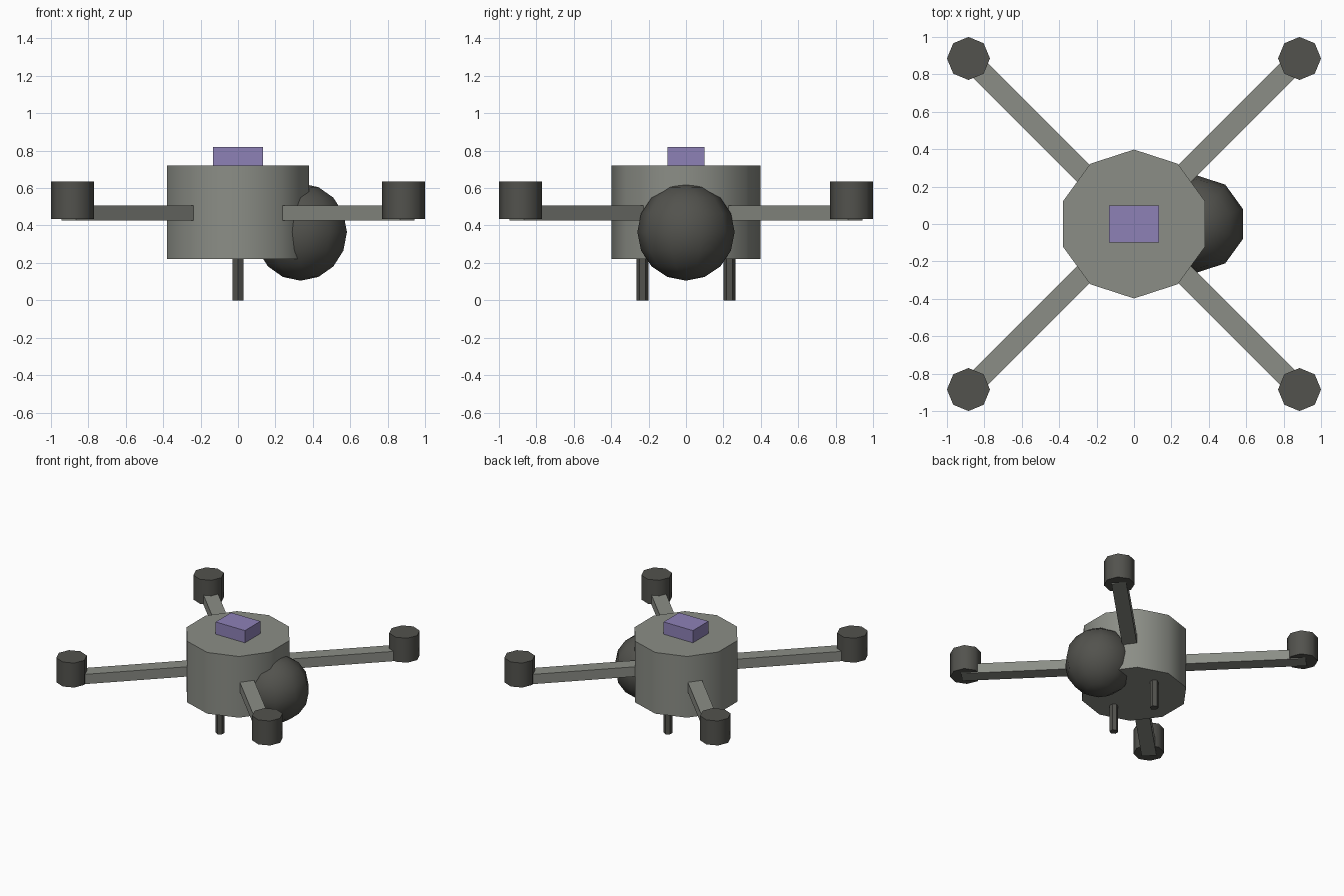
import bpy
from math import radians, pi, sqrt

cube = bpy.data.objects.get("Cube")
if cube:
    bpy.data.objects.remove(cube, do_unlink=True)


def material(name, rgb):
    mat = bpy.data.materials.new(name)
    mat.use_nodes = True
    colour = (*rgb, 1)
    mat.diffuse_color = colour
    mat.node_tree.nodes["Principled BSDF"].inputs["Base Color"].default_value = colour
    return mat


grey = material("warm grey", (0.26, 0.27, 0.24))
dark = material("dark grey", (0.085, 0.085, 0.075))
purple = material("soft purple", (0.27, 0.22, 0.47))


def finish(name, mat, smooth=True):
    obj = bpy.context.object
    obj.name = name
    obj.data.materials.append(mat)
    if smooth:
        bpy.ops.object.shade_smooth_by_angle(angle=radians(50))
    return obj


def cylinder(name, mat, sides, radius, x, y, bottom, top):
    bpy.ops.mesh.primitive_cylinder_add(
        vertices=sides, radius=radius, depth=top - bottom,
        location=(x, y, (bottom + top) / 2))
    return finish(name, mat)


def box(name, mat, size, location, turn=0):
    bpy.ops.mesh.primitive_cube_add(size=1, location=location, rotation=(0, 0, turn))
    bpy.context.object.scale = size
    bpy.ops.object.transform_apply(location=False, rotation=False, scale=True)
    return finish(name, mat, smooth=False)


# Central hull and the block on its lid
cylinder("body", grey, 10, 0.398, 0, 0, 0.22, 0.72)
box("top_block", purple, (0.265, 0.2, 0.1), (0, 0, 0.77))

# Ball set into the left side
bpy.ops.mesh.primitive_uv_sphere_add(
    segments=10, ring_count=8, radius=0.26, location=(0.335, 0, 0.365))
finish("side_ball", dark)

# Four diagonal arms, each ending in a motor
motor = 0.885
reach_in, reach_out = 0.2, 1.28
middle = (reach_in + reach_out) / 2 / sqrt(2)
for end, sy in (("front", -1), ("back", 1)):
    for side, sx in (("right", -1), ("left", 1)):
        box(f"{end}_{side}_arm", grey, (reach_out - reach_in, 0.11, 0.08),
            (sx * middle, sy * middle, 0.468), sx * sy * pi / 4)
        cylinder(f"{end}_{side}_motor", dark, 8, 0.115,
                 sx * motor, sy * motor, 0.435, 0.635)
    # Short foot under the hull
    cylinder(f"{end}_foot", dark, 6, 0.0325, 0, sy * 0.232, 0, 0.24)
